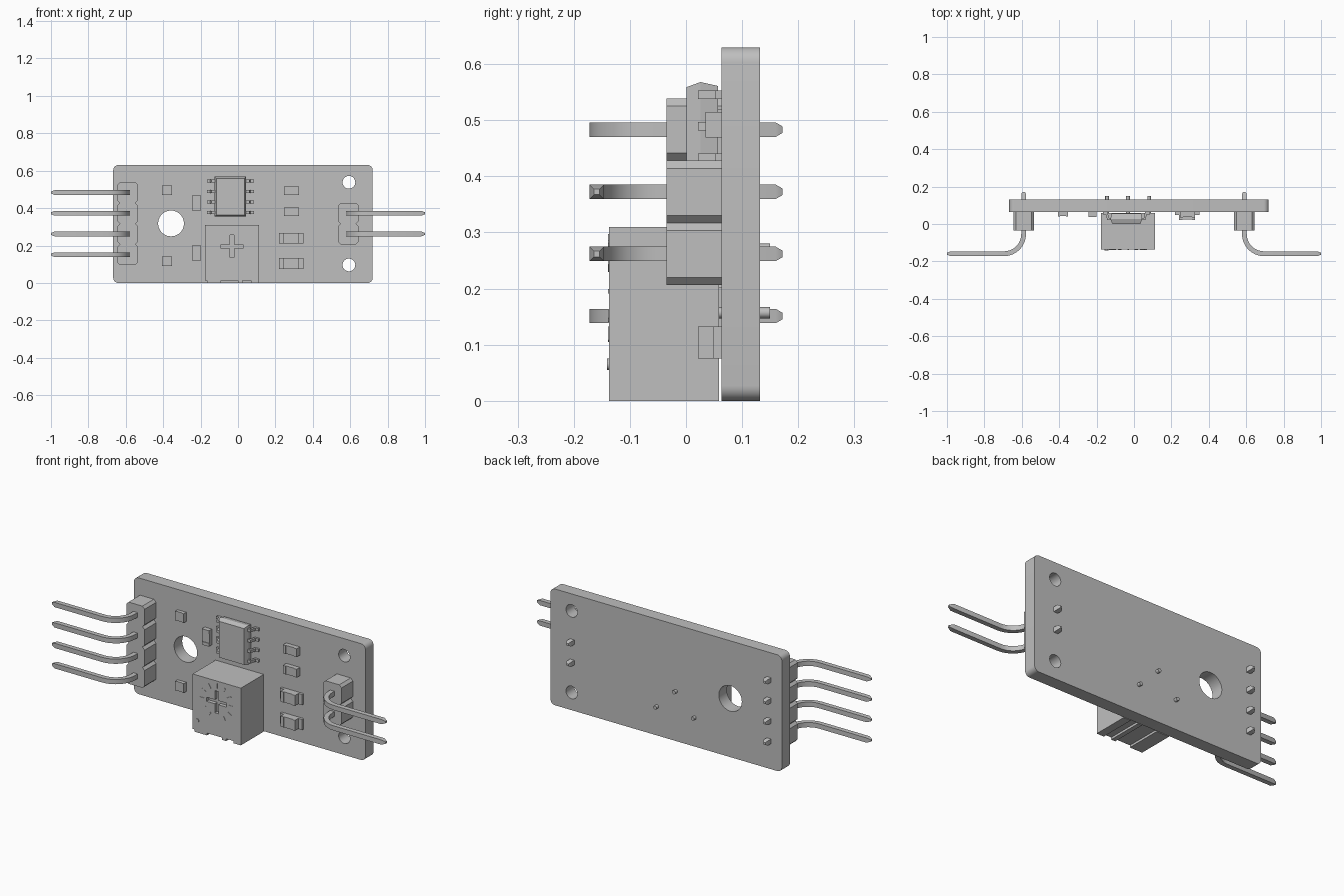
import bpy, bmesh, math
from mathutils import Vector, Matrix

default = bpy.data.objects.get("Cube")
if default:
    bpy.data.objects.remove(default, do_unlink=True)

GREY = (0.52, 0.52, 0.52, 1)
grey = bpy.data.materials.new("plain grey")
grey.use_nodes = True
grey.diffuse_color = GREY
grey.node_tree.nodes["Principled BSDF"].inputs["Base Color"].default_value = GREY

FACE = 0.063   # front of the board
BACK = 0.132   # back of the board


def finish(name, bm, smooth=False):
    bmesh.ops.recalc_face_normals(bm, faces=bm.faces)
    mesh = bpy.data.meshes.new(name)
    bm.to_mesh(mesh)
    bm.free()
    mesh.materials.append(grey)
    ob = bpy.data.objects.new(name, mesh)
    bpy.context.collection.objects.link(ob)
    if smooth:
        smooth_sharp(ob)
    return ob


def activate(ob):
    bpy.ops.object.select_all(action='DESELECT')
    ob.select_set(True)
    bpy.context.view_layer.objects.active = ob


def smooth_sharp(ob):
    activate(ob)
    bpy.ops.object.shade_smooth_by_angle(angle=math.radians(35))


def add_box(bm, x0, x1, y0, y1, z0, z1):
    m = Matrix.Translation(((x0 + x1) / 2, (y0 + y1) / 2, (z0 + z1) / 2))
    size = Matrix.Diagonal((x1 - x0, y1 - y0, z1 - z0, 1))
    return bmesh.ops.create_cube(bm, size=1, matrix=m @ size)["verts"]


def add_disc(bm, x, z, r, y0, y1, sides=32):
    m = Matrix.Translation((x, (y0 + y1) / 2, z)) @ Matrix.Rotation(math.pi / 2, 4, 'X')
    bmesh.ops.create_cone(bm, cap_ends=True, segments=sides, radius1=r, radius2=r,
                          depth=y1 - y0, matrix=m)


def add_loft(bm, rings):
    loops = [[bm.verts.new(p) for p in ring] for ring in rings]
    n = len(loops[0])
    for a, b in zip(loops, loops[1:]):
        for i in range(n):
            bm.faces.new((a[i], a[(i + 1) % n], b[(i + 1) % n], b[i]))
    bm.faces.new(loops[0])
    bm.faces.new(loops[-1])


def cut(ob, bm):
    cutter = finish("cutter", bm)
    cutter.hide_render = True
    mod = ob.modifiers.new("cut", 'BOOLEAN')
    mod.operation = 'DIFFERENCE'
    mod.solver = 'EXACT'
    mod.object = cutter
    activate(ob)
    bpy.ops.object.modifier_apply(modifier=mod.name)
    bpy.data.objects.remove(cutter, do_unlink=True)


# Circuit board with rounded corners and mounting holes
bm = bmesh.new()
add_box(bm, -0.667, 0.72, FACE, BACK, 0, 0.63)
corners = [e for e in bm.edges if abs(e.verts[0].co.y - e.verts[1].co.y) > 0.01]
bmesh.ops.bevel(bm, geom=corners, offset=0.027, segments=6, profile=0.5, affect='EDGES')
board = finish("circuit_board", bm)
bm = bmesh.new()
for x, z, r in ((-0.358, 0.318, 0.069), (0.593, 0.538, 0.034), (0.593, 0.096, 0.034)):
    add_disc(bm, x, z, r, 0, 0.2, 40)
cut(board, bm)
smooth_sharp(board)


# Angled pin headers: eight-sided cells with bent square pins
def pin(bm, side, z):
    h, leg, arm, bend = 0.0128, 0.59, -0.159, 0.105
    path = [(leg, 0.172, 0, 0.45), (leg, 0.16, 0, 1)]
    for i in range(9):
        a = math.pi / 2 * i / 8
        path.append((leg + bend * (1 - math.cos(a)), arm + bend * (1 - math.sin(a)), a, 1))
    path += [(0.98, arm, math.pi / 2, 1), (1.0, arm, math.pi / 2, 0.4)]
    rings = []
    for x, y, a, s in path:
        across = Vector((math.cos(a), math.sin(a), 0)) * h * s
        up = Vector((0, 0, h * s))
        c = Vector((x, y, z))
        ring = (c + across + up, c + across - up, c - across - up, c - across + up)
        rings.append([(side * p.x, p.y, p.z) for p in ring])
    add_loft(bm, rings)


PITCH = 0.1107
for name, side, levels in (("left", 1, (1, 2)), ("right", -1, (0, 1, 2, 3))):
    bm, pins = bmesh.new(), bmesh.new()
    for i in levels:
        z = 0.151 + PITCH * i
        verts = add_box(bm, side * 0.59 - 0.055, side * 0.59 + 0.055, -0.035, FACE,
                        z - PITCH / 2, z + PITCH / 2)
        edges = {e for v in verts for e in v.link_edges
                 if abs(e.verts[0].co.y - e.verts[1].co.y) > 0.05}
        bmesh.ops.bevel(bm, geom=list(edges), offset=0.0135, segments=1, affect='EDGES')
        pin(pins, side, z)
    finish(name + "_header_housing", bm)
    finish(name + "_header_pins", pins, True)

# Chip body, tapered to front and back from its widest middle
CX, CZ = -0.041, 0.461


def rect(hx, hz, y):
    return [(CX - hx, y, CZ - hz), (CX + hx, y, CZ - hz),
            (CX + hx, y, CZ + hz), (CX - hx, y, CZ + hz)]


bm = bmesh.new()
add_loft(bm, [rect(0.075, 0.098, 0.001), rect(0.085, 0.107, 0.026), rect(0.079, 0.1, 0.057)])
finish("chip_body", bm)

# Chip legs, four stepped legs per side
bm = bmesh.new()
for side in (-1, 1):
    for i in range(4):
        z = CZ + (i - 1.5) * 0.0563
        outline = ((0.078, 0.021), (0.102, 0.021), (0.109, 0.052), (0.126, 0.052),
                   (0.126, FACE), (0.1, FACE), (0.093, 0.032), (0.078, 0.032))
        add_loft(bm, [[(CX + side * x, y, zz) for x, y in outline]
                      for zz in (z - 0.0075, z + 0.0075)])
finish("chip_legs", bm)

# Adjuster block with cross slot
AX, AZ, AY = -0.032, 0.195, -0.137
bm = bmesh.new()
add_box(bm, -0.176, 0.113, AY, 0.059, 0.012, 0.31)
adjuster = finish("adjuster_body", bm)
bm = bmesh.new()
add_box(bm, AX - 0.06, AX + 0.06, AY - 0.02, AY + 0.02, AZ - 0.011, AZ + 0.011)
cut(adjuster, bm)
bm = bmesh.new()
add_box(bm, AX - 0.011, AX + 0.011, AY - 0.02, AY + 0.02, AZ - 0.06, AZ + 0.06)
cut(adjuster, bm)

# Adjuster ribs underneath
bm = bmesh.new()
for x0, x1 in ((-0.165, -0.09), (0.0, 0.025), (0.07, 0.113)):
    add_box(bm, x0, x1, AY, 0.059, 0, 0.014)
finish("adjuster_ribs", bm)

# Adjuster scale ticks and marker dot
bm = bmesh.new()
for i in range(11):
    a = math.radians(-60 + 30 * i)
    verts = add_box(bm, 0.075, 0.102, AY - 0.002, AY + 0.002, -0.004, 0.004)
    turn = Matrix.Translation((AX, 0, AZ)) @ Matrix.Rotation(-a, 4, 'Y')
    bmesh.ops.transform(bm, matrix=turn, verts=verts)
add_disc(bm, -0.147, 0.065, 0.01, AY - 0.004, AY + 0.002, 16)
finish("adjuster_marks", bm)

# Adjuster solder pins behind the board
bm = bmesh.new()
for x, z in ((-0.144, 0.157), (AX, 0.27), (0.081, 0.157)):
    add_disc(bm, x, z, 0.01, 0.05, 0.15, 16)
finish("adjuster_solder_pins", bm, True)


# Small surface parts: a body, and a low end pad on each side
def surface_part(name, x, z, w, h, front, pad=0.0, upright=False):
    bm = bmesh.new()
    add_box(bm, x - w / 2, x + w / 2, front, FACE, z - h / 2, z + h / 2)
    if pad:
        for s in (-1, 1):
            c = x + s * (w / 2 + pad / 2)
            add_box(bm, c - pad / 2, c + pad / 2, front + 0.025, FACE, z - h / 2, z + h / 2)
    for s in (-1, 1):  # raised end caps
        t = 0.2
        if upright:
            c = z + s * h * (0.5 - t / 2)
            add_box(bm, x - w / 2, x + w / 2, front - 0.003, FACE, c - h * t / 2, c + h * t / 2)
        else:
            c = x + s * w * (0.5 - t / 2)
            add_box(bm, c - w * t / 2, c + w * t / 2, front - 0.003, FACE, z - h / 2, z + h / 2)
    finish(name, bm)


for row, z in (("upper", 0.495), ("lower", 0.116)):
    surface_part(row + "_indicator", -0.38, z, 0.052, 0.05, 0.044)
for row, z in (("upper", 0.427), ("lower", 0.159)):
    surface_part(row + "_upright_resistor", -0.222, z, 0.042, 0.086, 0.041, upright=True)
for row, z in (("upper", 0.492), ("lower", 0.381)):
    surface_part(row + "_resistor", 0.286, z, 0.082, 0.045, 0.038)
for row, z in (("upper", 0.239), ("lower", 0.104)):
    surface_part(row + "_capacitor", 0.284, z, 0.086, 0.057, 0.024, pad=0.023)
